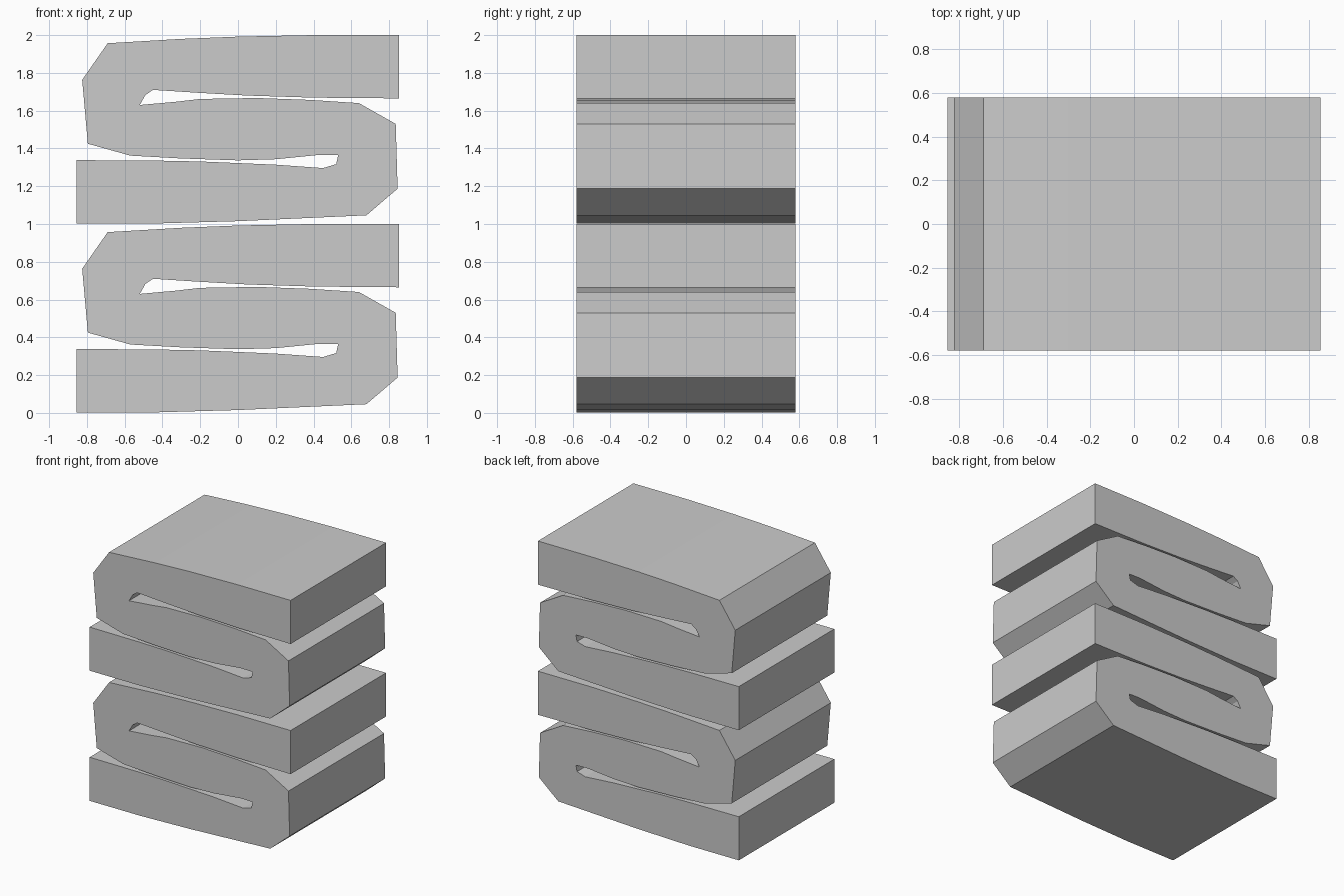
import bpy, bmesh

if "Cube" in bpy.data.objects:
    bpy.data.objects.remove(bpy.data.objects["Cube"])

HALF_DEPTH = 0.58

# S-shaped fold outline in x, z (counter-clockwise from the lower left end)
PROFILE = [
    (-0.855, 0.003), (-0.43, 0.003), (0.0, 0.015), (0.68, 0.046),
    (0.845, 0.187), (0.835, 0.53), (0.64, 0.64),
    # upper slit
    (0.38, 0.657), (0.1, 0.667), (-0.2, 0.662), (-0.33, 0.647), (-0.52, 0.63),
    (-0.49, 0.683), (-0.45, 0.71), (-0.2, 0.694), (0.05, 0.68), (0.4, 0.669),
    # upper end and top of fold
    (0.853, 0.665), (0.853, 1.0), (0.4, 1.0), (0.0, 0.992), (-0.3, 0.98),
    (-0.69, 0.957), (-0.825, 0.763), (-0.795, 0.425), (-0.57, 0.362),
    # lower slit
    (-0.3, 0.347), (0.0, 0.337), (0.2, 0.343), (0.43, 0.366), (0.53, 0.364),
    (0.52, 0.317), (0.45, 0.296), (0.2, 0.314), (-0.2, 0.331), (-0.45, 0.336),
    (-0.855, 0.338),
]


def folded_strip(name, z):
    """Extrude the fold outline along y."""
    bm = bmesh.new()
    face = bm.faces.new([bm.verts.new((x, -HALF_DEPTH, h)) for x, h in PROFILE])
    ext = bmesh.ops.extrude_face_region(bm, geom=[face], use_keep_orig=True)
    moved = [v for v in ext["geom"] if isinstance(v, bmesh.types.BMVert)]
    bmesh.ops.translate(bm, verts=moved, vec=(0, 2 * HALF_DEPTH, 0))
    bmesh.ops.recalc_face_normals(bm, faces=bm.faces)
    mesh = bpy.data.meshes.new(name)
    bm.to_mesh(mesh)
    bm.free()
    obj = bpy.data.objects.new(name, mesh)
    obj.location.z = z
    bpy.context.collection.objects.link(obj)
    return obj


# Two identical folded strips, stacked
for name, z in (("lower_folded_strip", 0.0), ("upper_folded_strip", 1.0)):
    folded_strip(name, z)
